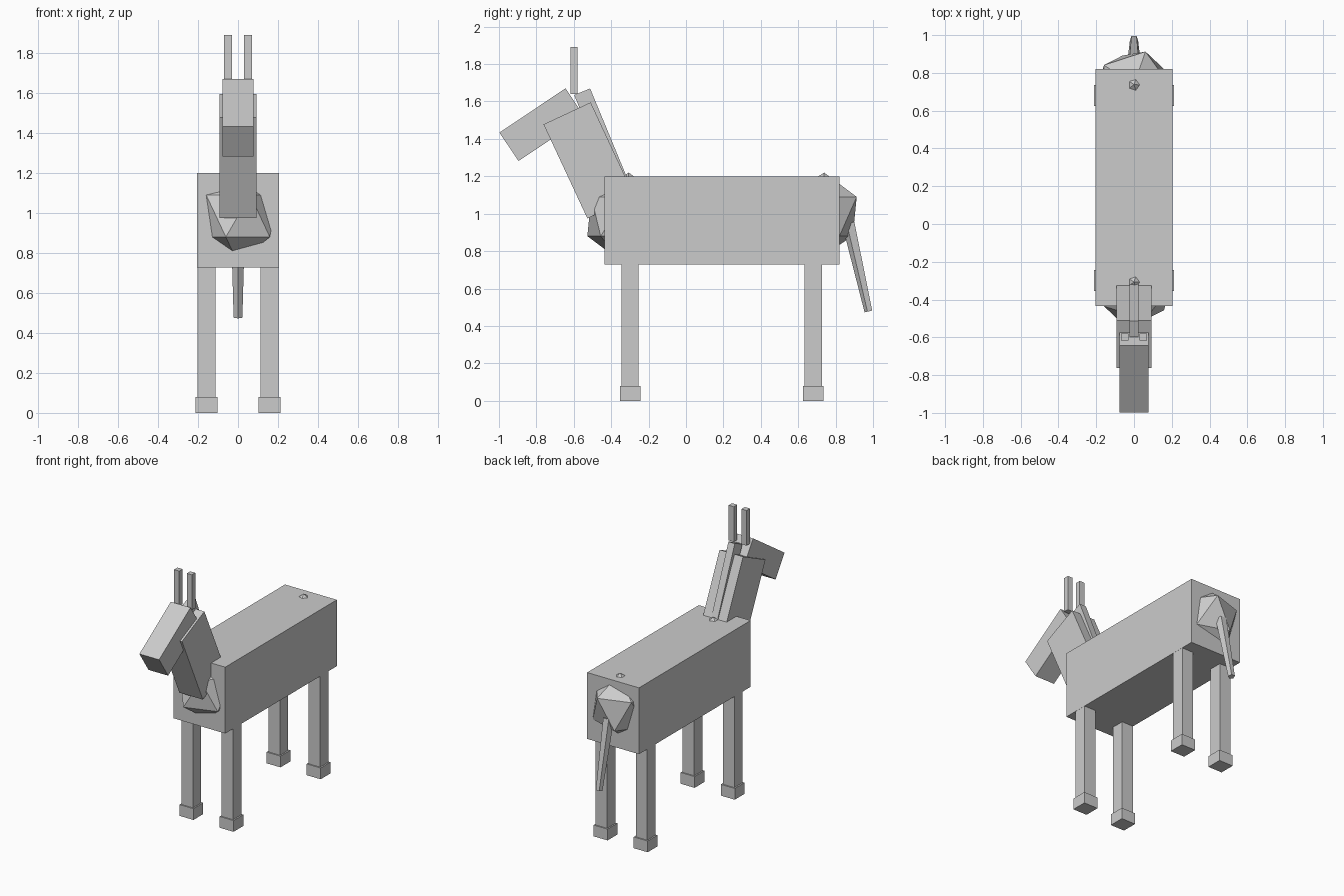
import bpy, bmesh, math
from mathutils import Matrix

if "Cube" in bpy.data.objects:
    bpy.data.objects.remove(bpy.data.objects["Cube"])

grey = bpy.data.materials.new("plain grey")
grey.diffuse_color = (0.6, 0.6, 0.6, 1)
grey.use_nodes = True
grey.node_tree.nodes["Principled BSDF"].inputs["Base Color"].default_value = grey.diffuse_color


def finish(name, bm, loc, tilt=0):
    """Tilt about x (degrees), move into place and link as a named part."""
    bm.transform(Matrix.Translation(loc) @ Matrix.Rotation(math.radians(tilt), 4, 'X'))
    mesh = bpy.data.meshes.new(name)
    bm.to_mesh(mesh)
    bm.free()
    mesh.materials.append(grey)
    obj = bpy.data.objects.new(name, mesh)
    bpy.context.collection.objects.link(obj)
    return obj


def box(name, loc, size, tilt=0):
    bm = bmesh.new()
    bmesh.ops.create_cube(bm, size=1)
    bm.transform(Matrix.Diagonal((*size, 1)))
    return finish(name, bm, loc, tilt)


def faceted_ball(name, loc, size):
    bm = bmesh.new()
    bmesh.ops.create_icosphere(bm, subdivisions=1, radius=1)
    bm.transform(Matrix.Diagonal((*size, 1)))
    for v in bm.verts:          # slight backward lean
        v.co.y += 0.1 * v.co.z
    return finish(name, bm, loc)


# Body with faceted chest and rump
box("body", (0, 0.1925, 0.964), (0.408, 1.255, 0.472))
faceted_ball("chest", (0, -0.33, 0.985), (0.22, 0.22, 0.235))
faceted_ball("rump", (0, 0.715, 0.985), (0.22, 0.22, 0.235))

# Neck, mane and head
box("neck", (0, -0.5185, 1.285), (0.185, 0.278, 0.555), 25)
box("mane", (0, -0.45, 1.398), (0.05, 0.092, 0.55), 22.5)
box("head", (0, -0.77, 1.476), (0.155, 0.425, 0.183), 33.8)

# Ears, legs and hooves on both sides
for side, sx in (("left", -1), ("right", 1)):
    box(f"{side}_ear", (sx * 0.05, -0.599, 1.766), (0.04, 0.038, 0.25))
    for end, y in (("front", -0.299), ("back", 0.68)):
        box(f"{end}_{side}_leg", (sx * 0.158, y, 0.41), (0.09, 0.092, 0.70))
        box(f"{end}_{side}_hoof", (sx * 0.158, y, 0.04), (0.11, 0.11, 0.08))

# Five-sided tail, narrower at the tip
bm = bmesh.new()
bmesh.ops.create_cone(bm, cap_ends=True, segments=5, radius1=0.023, radius2=0.037, depth=0.484)
bm.transform(Matrix.Rotation(math.pi, 4, 'Z'))
finish("tail", bm, (0, 0.924, 0.714), 12.7)
